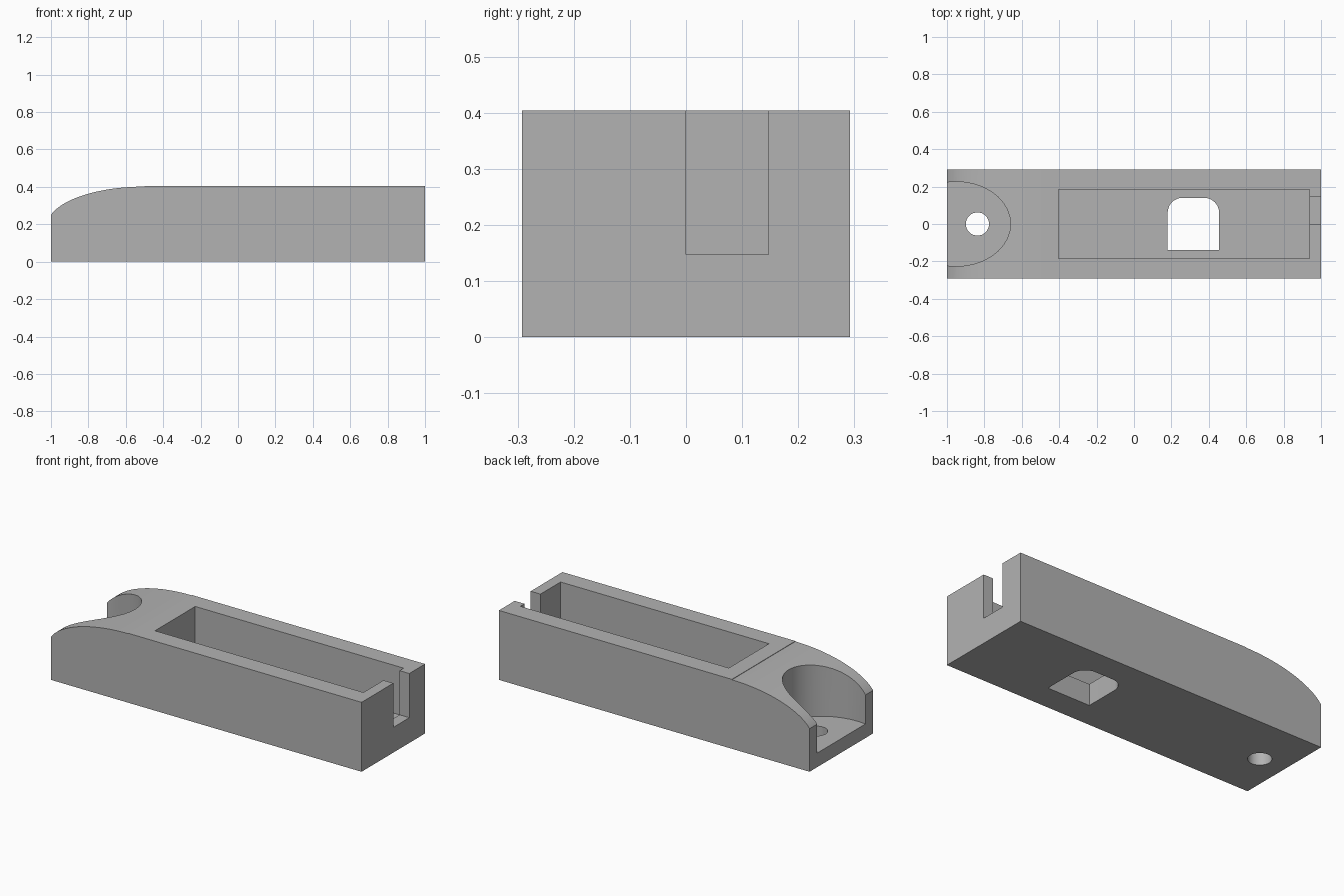
import bpy, bmesh
from math import sin, cos, pi, sqrt

cube = bpy.data.objects.get("Cube")
if cube:
    bpy.data.objects.remove(cube, do_unlink=True)

grey = bpy.data.materials.new("plain_grey")
grey.use_nodes = True
colour = (0.45, 0.45, 0.45, 1)
grey.diffuse_color = colour
grey.node_tree.nodes["Principled BSDF"].inputs["Base Color"].default_value = colour

TOP, HALF = 0.404, 0.292


def prism(name, outline, shift):
    """Extrude a closed outline of 3D points along a vector."""
    bm = bmesh.new()
    face = bm.faces.new([bm.verts.new(p) for p in outline])
    new = bmesh.ops.extrude_face_region(bm, geom=[face])["geom"]
    bmesh.ops.translate(bm, vec=shift, verts=[v for v in new if isinstance(v, bmesh.types.BMVert)])
    bmesh.ops.recalc_face_normals(bm, faces=bm.faces)
    mesh = bpy.data.meshes.new(name)
    bm.to_mesh(mesh)
    bm.free()
    mesh.materials.append(grey)
    ob = bpy.data.objects.new(name, mesh)
    bpy.context.collection.objects.link(ob)
    return ob


def upright(name, points, z0, z1):
    return prism(name, [(x, y, z0) for x, y in points], (0, 0, z1 - z0))


def rectangle(x0, x1, y0, y1):
    return [(x0, y0), (x1, y0), (x1, y1), (x0, y1)]


def arc(cx, cy, rx, ry, start, end, steps):
    angles = [start + (end - start) * i / steps for i in range(steps + 1)]
    return [(cx + rx * cos(a), cy + ry * sin(a)) for a in angles]


# Body: side profile with a rounded nose at the -x end
nose_start, crown = -0.5, 0.4015
profile = [(-1, 0), (1, 0), (1, TOP), (nose_start, TOP)]
for i in range(25):
    u = 0.5 * sin(pi / 2 * i / 24)
    profile.append((nose_start - u, crown - 0.208 * (1 - sqrt(1 - (u / 0.52) ** 2))))
body = prism("holder_body", [(x, -HALF, z) for x, z in profile], (0, 2 * HALF, 0))

# Arched floor window: square at the front, rounded at the back
window = ([(0.18, -0.14), (0.455, -0.14)]
          + arc(0.375, 0.06, 0.08, 0.08, 0, pi / 2, 10)
          + arc(0.26, 0.06, 0.08, 0.08, pi / 2, pi, 10))

# Main tray, cable slot, nose recess, screw hole and window
cutters = [
    upright("tray_cutter", rectangle(-0.405, 0.937, -0.185, 0.185), 0.125, 0.6),
    upright("slot_cutter", rectangle(0.9, 1.1, 0, 0.147), 0.147, 0.6),
    upright("recess_cutter", arc(-0.95, 0, 0.29, 0.226, 0, 2 * pi, 36)[:-1], 0.082, 0.6),
    upright("screw_hole_cutter", arc(-0.837, 0, 0.062, 0.062, 0, 2 * pi, 32)[:-1], -0.1, 0.2),
    upright("window_cutter", window, -0.1, 0.2),
]

bpy.ops.object.select_all(action="DESELECT")
bpy.context.view_layer.objects.active = body
body.select_set(True)
for cutter in cutters:
    cutter.hide_render = True
    cut = body.modifiers.new(cutter.name, "BOOLEAN")
    cut.operation = "DIFFERENCE"
    cut.solver = "EXACT"
    cut.object = cutter
    bpy.ops.object.modifier_apply(modifier=cut.name)
    bpy.data.objects.remove(cutter, do_unlink=True)

bpy.ops.object.shade_smooth_by_angle(angle=pi / 6)
